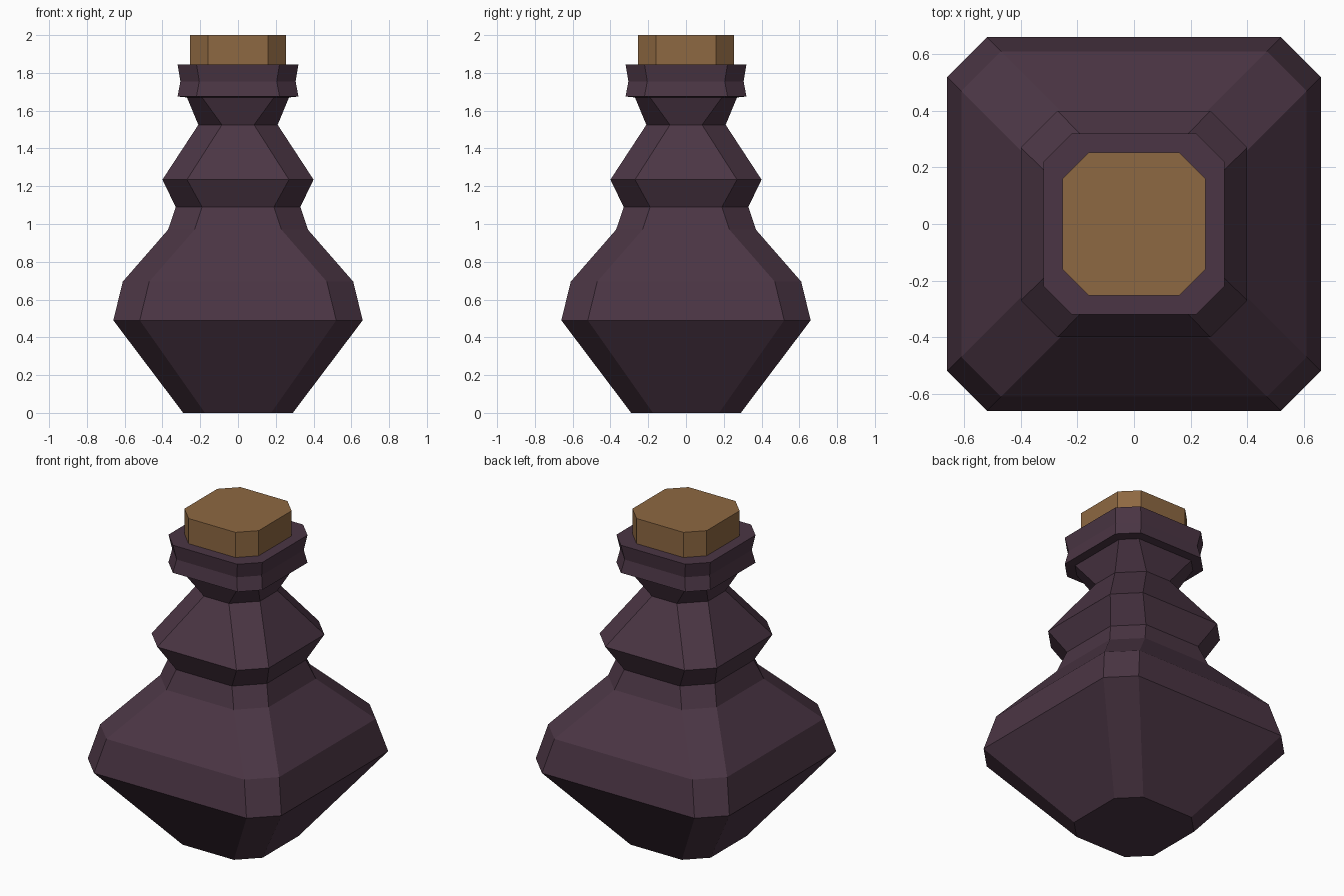
import bpy, bmesh

if "Cube" in bpy.data.objects:
    bpy.data.objects.remove(bpy.data.objects["Cube"])


def material(name, rgb):
    m = bpy.data.materials.new(name)
    m.diffuse_color = (*rgb, 1.0)
    m.use_nodes = True
    m.node_tree.nodes["Principled BSDF"].inputs["Base Color"].default_value = m.diffuse_color
    return m


def ring(bm, z, half, flat):
    """Chamfered square: half = half width, flat = half length of each straight side."""
    pts = [(flat, -half), (half, -flat), (half, flat), (flat, half),
           (-flat, half), (-half, flat), (-half, -flat), (-flat, -half)]
    return [bm.verts.new((x, y, z)) for x, y in pts]


def loft(name, profile, mat):
    """Stack chamfered-square rings into a closed, flat-shaded solid."""
    bm = bmesh.new()
    rings = [ring(bm, *p) for p in profile]
    for a, b in zip(rings, rings[1:]):
        for i in range(8):
            j = (i + 1) % 8
            bm.faces.new((a[i], a[j], b[j], b[i]))
    bm.faces.new(rings[0][::-1])
    bm.faces.new(rings[-1])
    bmesh.ops.recalc_face_normals(bm, faces=bm.faces)
    me = bpy.data.meshes.new(name)
    bm.to_mesh(me)
    bm.free()
    me.materials.append(mat)
    ob = bpy.data.objects.new(name, me)
    bpy.context.collection.objects.link(ob)
    return ob


glass = material("dark purple glass", (0.070, 0.036, 0.058))
cork = material("brown cork", (0.270, 0.138, 0.054))

# Bottle: belly, shoulder, collar, neck and lip (z, half width, flat half length)
loft("bottle", [
    (0.00, 0.29, 0.175),
    (0.49, 0.66, 0.52),
    (0.695, 0.61, 0.47),
    (0.97, 0.37, 0.23),
    (1.09, 0.33, 0.19),
    (1.235, 0.40, 0.27),
    (1.525, 0.21, 0.085),
    (1.67, 0.27, 0.19),
    (1.675, 0.32, 0.22),
    (1.755, 0.305, 0.205),
    (1.845, 0.32, 0.22),
], glass)

# Stopper in the mouth
loft("stopper", [(1.84, 0.253, 0.16), (2.0, 0.253, 0.16)], cork)
